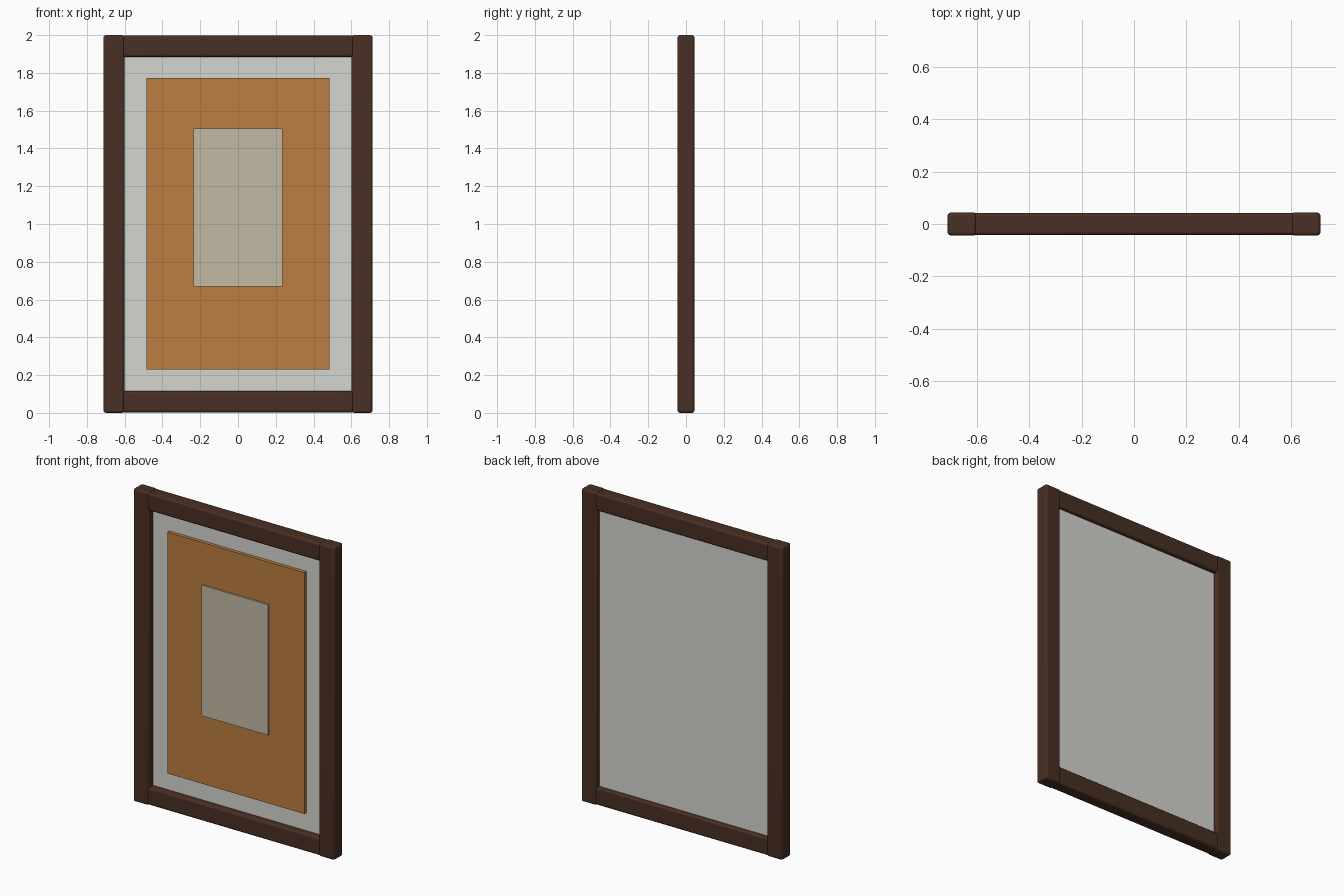
import bpy

if "Cube" in bpy.data.objects:
    bpy.data.objects.remove(bpy.data.objects["Cube"])


def material(name, color):
    m = bpy.data.materials.new(name)
    m.diffuse_color = (*color, 1)
    m.use_nodes = True
    m.node_tree.nodes["Principled BSDF"].inputs["Base Color"].default_value = m.diffuse_color
    return m


wood = material("dark_wood", (0.066, 0.029, 0.017))
backing = material("pale_backing", (0.66, 0.66, 0.63))
amber = material("amber", (0.50, 0.21, 0.053))
cream = material("cream", (0.54, 0.49, 0.37))


def box(name, x, y, z, mat, bevel=0.0):
    """Box from (min, max) ranges, with optional rounded edges."""
    bpy.ops.mesh.primitive_cube_add(
        size=1, location=(sum(x) / 2, sum(y) / 2, sum(z) / 2))
    ob = bpy.context.object
    ob.name = name
    ob.scale = (x[1] - x[0], y[1] - y[0], z[1] - z[0])
    bpy.ops.object.transform_apply(location=False, rotation=False, scale=True)
    ob.data.materials.append(mat)
    if bevel:
        mod = ob.modifiers.new("rounded_edges", 'BEVEL')
        mod.width = bevel
        mod.segments = 3
        bpy.ops.object.shade_smooth_by_angle()
    return ob


# Upright frame members
for side, s in (("left", -1), ("right", 1)):
    box(side + "_stile", sorted((s * 0.602, s * 0.712)),
        (-0.044, 0.044), (0, 2), wood, 0.012)

# Horizontal frame members, slightly thinner and tucked into the stiles
for name, z in (("bottom_rail", (0.003, 0.115)), ("top_rail", (1.885, 1.997))):
    box(name, (-0.615, 0.615), (-0.042, 0.042), z, wood, 0.012)

# Layered infill: backing, raised panel, central inset
box("backing_panel", (-0.61, 0.61), (0.0, 0.016), (0.105, 1.895), backing)
box("raised_panel", (-0.485, 0.485), (-0.022, 0.002), (0.23, 1.773), amber)
box("centre_panel", (-0.236, 0.236), (-0.032, -0.02), (0.67, 1.505), cream)
